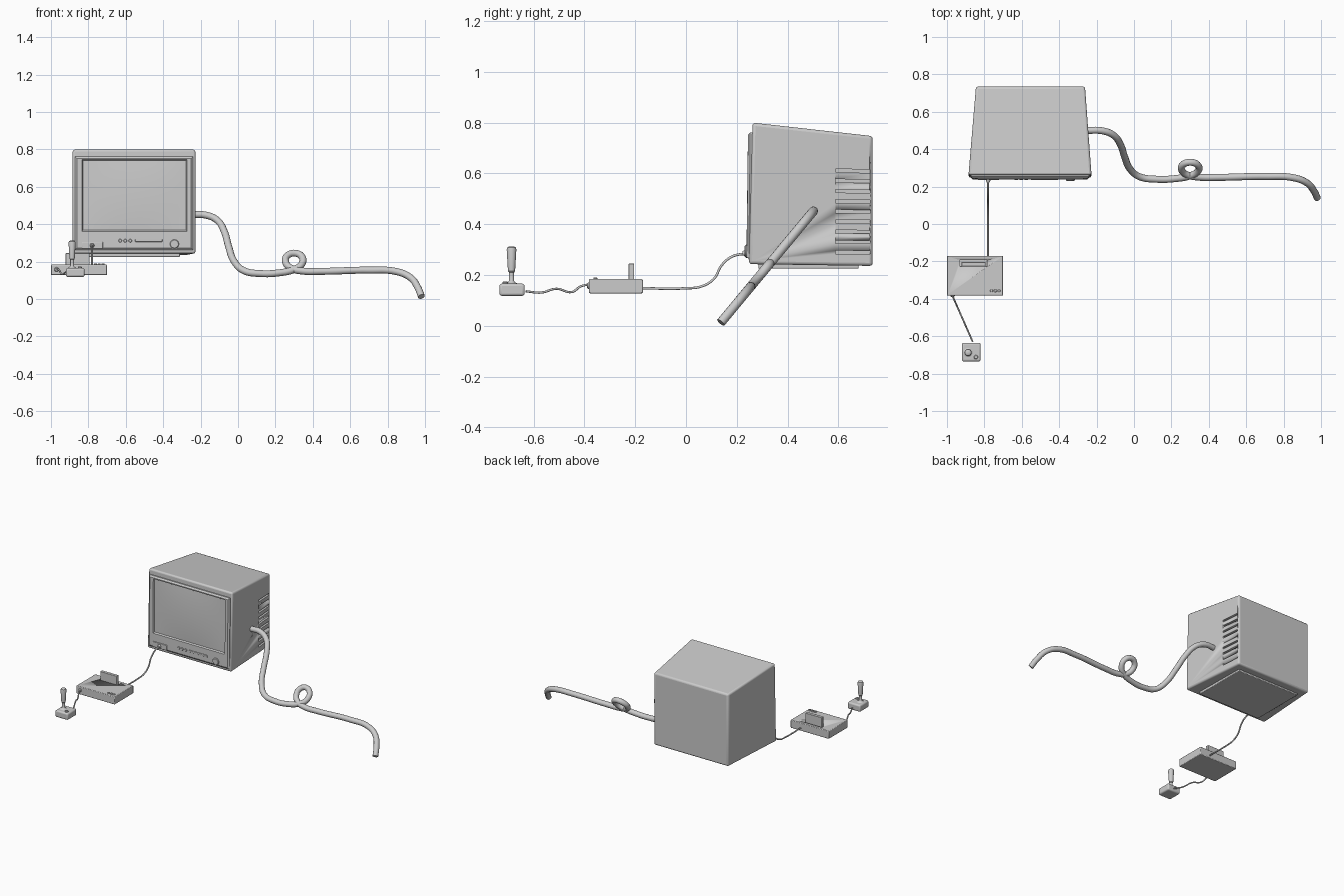
import bpy, bmesh, math
from mathutils import Vector, Matrix

if "Cube" in bpy.data.objects:
    bpy.data.objects.remove(bpy.data.objects["Cube"])

ANGLE = math.radians(35)


def finish(name, bm, bevel=0.0, segments=2):
    bmesh.ops.recalc_face_normals(bm, faces=bm.faces)
    me = bpy.data.meshes.new(name)
    bm.to_mesh(me)
    bm.free()
    ob = bpy.data.objects.new(name, me)
    bpy.context.collection.objects.link(ob)
    if bevel:
        m = ob.modifiers.new("bevel", 'BEVEL')
        m.width, m.segments, m.limit_method = bevel, segments, 'ANGLE'
    bpy.ops.object.select_all(action='DESELECT')
    ob.select_set(True)
    bpy.context.view_layer.objects.active = ob
    bpy.ops.object.shade_smooth_by_angle(angle=ANGLE)
    return ob


def loft(name, rings, bevel=0.0, segments=2):
    """Skin equal-length rings of points and cap both ends."""
    bm = bmesh.new()
    vs = [[bm.verts.new(p) for p in r] for r in rings]
    n = len(vs[0])
    for a, b in zip(vs, vs[1:]):
        for i in range(n):
            bm.faces.new((a[i], a[(i + 1) % n], b[(i + 1) % n], b[i]))
    bm.faces.new(vs[0])
    bm.faces.new(vs[-1])
    return finish(name, bm, bevel, segments)


def rect(x0, x1, z0, z1, y0, y1=None):
    """Upright rectangle; y0 at its bottom edge, y1 at its top edge."""
    y1 = y0 if y1 is None else y1
    return [(x0, y0, z0), (x1, y0, z0), (x1, y1, z1), (x0, y1, z1)]


def box(name, x, y, z, bevel=0.0, segments=2):
    return loft(name, [rect(*x, *z, y[0]), rect(*x, *z, y[1])], bevel, segments)


def lathe(name, origin, profile, axis='Z', n=28):
    """Revolve (radius, height) pairs about z, or about -y for front knobs."""
    rings = []
    for r, h in profile:
        ring = []
        for i in range(n):
            a = math.tau * i / n
            p = Vector((r * math.cos(a), r * math.sin(a), h))
            if axis == 'Y':
                p = Matrix.Rotation(math.pi / 2, 3, 'X') @ p
            ring.append(p + Vector(origin))
        rings.append(ring)
    return loft(name, rings)


def cable(name, pts, radius, res=4):
    cu = bpy.data.curves.new(name, 'CURVE')
    cu.dimensions = '3D'
    cu.bevel_depth, cu.bevel_resolution = radius, res
    cu.use_fill_caps, cu.resolution_u = True, 8
    sp = cu.splines.new('BEZIER')
    sp.bezier_points.add(len(pts) - 1)
    for bp, p in zip(sp.bezier_points, pts):
        bp.co = p
        bp.handle_left_type = bp.handle_right_type = 'AUTO'
    ob = bpy.data.objects.new(name, cu)
    bpy.context.collection.objects.link(ob)
    return ob


def cut(target, cutter):
    cutter.hide_render = True
    cutter.hide_viewport = True
    m = target.modifiers.new("cut", 'BOOLEAN')
    m.operation, m.object, m.solver = 'DIFFERENCE', cutter, 'EXACT'


# Television cabinet, tapering to the back
cabinet = loft("television_cabinet", [
    rect(-0.885, -0.227, 0.243, 0.80, 0.248, 0.262),
    rect(-0.845, -0.262, 0.236, 0.747, 0.735)], 0.012, 3)
box("television_foot", (-0.80, -0.31), (0.285, 0.68), (0.225, 0.25), 0.004)

# Side ventilation slots on the right wall
bm = bmesh.new()
for i in range(9):
    mat = (Matrix.Translation((-0.262, 0.657, 0.29 + 0.04 * i))
           @ Matrix.Rotation(math.radians(-1.5 * i / 8), 4, 'X')
           @ Matrix.Diagonal((0.036, 0.135, 0.013, 1)))
    bmesh.ops.create_cube(bm, size=1, matrix=mat)
cut(cabinet, finish("vent_slot_cutter", bm))

# Raised front frame with recessed opening
loft("screen_frame", [
    rect(-0.872, -0.24, 0.262, 0.762, 0.27),
    rect(-0.872, -0.24, 0.262, 0.762, 0.247, 0.253),
    rect(-0.862, -0.25, 0.272, 0.752, 0.239, 0.244),
    rect(-0.835, -0.272, 0.362, 0.745, 0.239, 0.244),
    rect(-0.828, -0.28, 0.370, 0.738, 0.252, 0.256)])

# Slightly bulging screen
bm = bmesh.new()
bmesh.ops.create_grid(bm, x_segments=16, y_segments=12, size=1)
for v in bm.verts:
    u, w = v.co.x, v.co.y
    v.co = (-0.554 + 0.279 * u, 0.251 - 0.008 * (1 - u * u) * (1 - w * w) + 0.002 * w,
            0.554 + 0.188 * w)
finish("screen", bm)

# Front controls
for i in range(3):
    lathe("control_button", (-0.63 + 0.027 * i, 0.243, 0.312),
          [(0.009, 0), (0.009, 0.006), (0.007, 0.008)], 'Y', 20)
box("control_strip", (-0.55, -0.405), (0.235, 0.245), (0.306, 0.319), 0.002)
lathe("volume_knob", (-0.34, 0.243, 0.294),
      [(0.024, 0), (0.024, 0.008), (0.021, 0.012)], 'Y')
box("input_panel", (-0.835, -0.722), (0.234, 0.246), (0.268, 0.306), 0.003)
lathe("input_plug", (-0.78, 0.24, 0.286),
      [(0.012, 0), (0.012, 0.008), (0.008, 0.017)], 'Y', 20)

# Game console with cartridge slot
console = box("console_body", (-1.0, -0.70), (-0.382, -0.17), (0.128, 0.184), 0.004)
cut(console, box("slot_cutter", (-0.93, -0.785), (-0.227, -0.193), (0.165, 0.21)))
box("cartridge", (-0.922, -0.793), (-0.226, -0.204), (0.15, 0.245), 0.002)
for i in range(3):
    lathe("console_button", (-0.762 + 0.02 * i, -0.357, 0.182),
          [(0.008, 0), (0.008, 0.006), (0.006, 0.008)], n=20)
lathe("controller_socket", (-0.97, -0.38, 0.158),
      [(0.012, 0), (0.012, 0.005), (0.008, 0.009)], 'Y', 20)

# Joystick
box("joystick_base", (-0.92, -0.82), (-0.735, -0.635), (0.118, 0.166), 0.01, 3)
lathe("joystick_stick", (-0.887, -0.687, 0.16),
      [(0.024, 0), (0.024, 0.006), (0.013, 0.012), (0.01, 0.018), (0.01, 0.05),
       (0.014, 0.055), (0.019, 0.14), (0.017, 0.148), (0.011, 0.152)])
lathe("joystick_button", (-0.845, -0.712, 0.163),
      [(0.011, 0), (0.011, 0.008), (0.008, 0.011)], n=20)

# Thin cables
wave = [(-0.63, 0.136), (-0.57, 0.131), (-0.51, 0.146), (-0.45, 0.133),
        (-0.415, 0.155), (-0.385, 0.163)]
cable("joystick_cable", [(-0.86 - 0.11 * (y + 0.635) / 0.25, y, z) for y, z in wave], 0.0045, 3)
link = [(-0.18, 0.148), (0.0, 0.148), (0.06, 0.155), (0.11, 0.185),
        (0.14, 0.238), (0.18, 0.272), (0.24, 0.286)]
cable("video_cable", [(-0.78, y, z) for y, z in link], 0.005, 3)

# Thick power cord with a loop, lying in one tilted plane
cord = [(-0.26, 0.45), (-0.17, 0.448), (-0.11, 0.42), (-0.073, 0.36), (-0.05, 0.28),
        (-0.02, 0.20), (0.03, 0.152), (0.12, 0.136), (0.22, 0.14), (0.30, 0.158),
        (0.342, 0.188), (0.343, 0.224), (0.305, 0.245), (0.262, 0.23), (0.255, 0.195),
        (0.285, 0.164), (0.34, 0.15), (0.45, 0.148), (0.70, 0.154), (0.85, 0.146),
        (0.925, 0.112), (0.962, 0.06), (0.981, 0.013)]
cable("power_cord", [(x, 0.50 - 0.83 * (0.45 - z), z) for x, z in cord], 0.0185)
